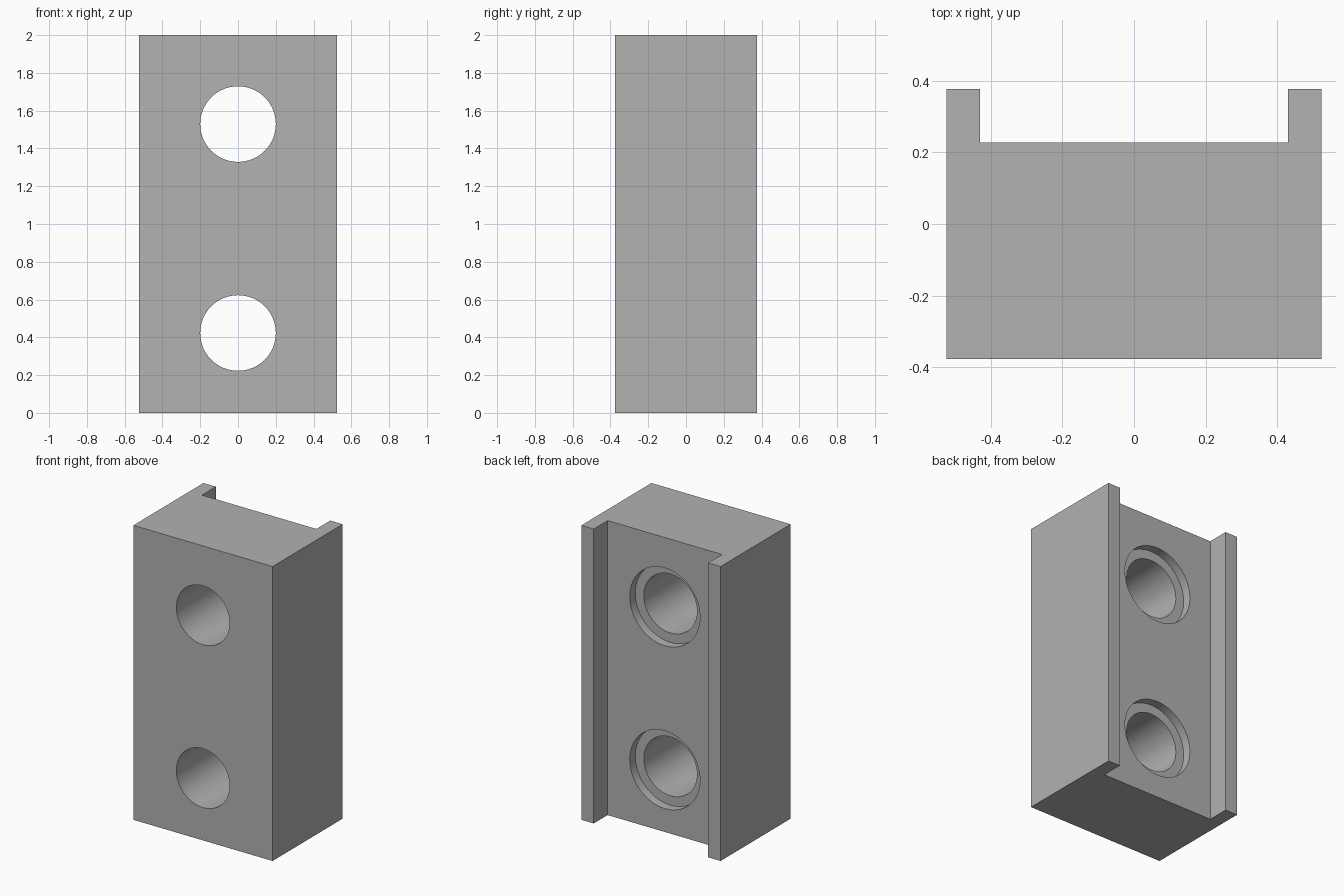
import bpy
import bmesh
import math

cube = bpy.data.objects.get("Cube")
if cube:
    bpy.data.objects.remove(cube, do_unlink=True)

HALF_W, HALF_D, HEIGHT = 0.523, 0.376, 2.0
RECESS_X, RECESS_Y = 0.43, 0.227
HOLE_R, BORE_R, BORE_DEPTH = 0.2, 0.264, 0.06
HOLE_HEIGHTS = (0.423, 1.529)

grey = bpy.data.materials.new("plain grey")
grey.use_nodes = True
colour = (0.445, 0.445, 0.445, 1)
grey.diffuse_color = colour
grey.node_tree.nodes["Principled BSDF"].inputs["Base Color"].default_value = colour

# Block with side rails: channel profile extruded upward
half = [(HALF_W, -HALF_D), (HALF_W, HALF_D), (RECESS_X, HALF_D), (RECESS_X, RECESS_Y)]
profile = half + [(-x, y) for x, y in reversed(half)]
bm = bmesh.new()
base = bm.faces.new([bm.verts.new((x, y, 0)) for x, y in profile])
top = bmesh.ops.extrude_face_region(bm, geom=[base])["geom"]
bmesh.ops.translate(bm, vec=(0, 0, HEIGHT),
                    verts=[v for v in top if isinstance(v, bmesh.types.BMVert)])
bmesh.ops.recalc_face_normals(bm, faces=bm.faces)
mesh = bpy.data.meshes.new("channel_block")
bm.to_mesh(mesh)
bm.free()
block = bpy.data.objects.new("channel_block", mesh)
bpy.context.collection.objects.link(block)
mesh.materials.append(grey)


def drill(name, radius, y0, y1, z):
    """Cut a round hole along y through the block."""
    bpy.ops.mesh.primitive_cylinder_add(
        vertices=96, radius=radius, depth=y1 - y0,
        location=(0, (y0 + y1) / 2, z), rotation=(math.pi / 2, 0, 0))
    cutter = bpy.context.object
    cutter.name = name
    cutter.data.materials.append(grey)
    cutter.hide_render = True
    mod = block.modifiers.new(name, "BOOLEAN")
    mod.operation = "DIFFERENCE"
    mod.solver = "EXACT"
    mod.object = cutter
    bpy.ops.object.select_all(action="DESELECT")
    block.select_set(True)
    bpy.context.view_layer.objects.active = block
    bpy.ops.object.modifier_apply(modifier=name)
    bpy.data.objects.remove(cutter, do_unlink=True)


# Through holes, each with a shallow counterbore at the back
for z in HOLE_HEIGHTS:
    drill("hole_cutter", HOLE_R, -HALF_D - 0.1, HALF_D, z)
    drill("counterbore_cutter", BORE_R, RECESS_Y - BORE_DEPTH, HALF_D, z)

bpy.ops.object.shade_smooth_by_angle(angle=math.radians(30))
